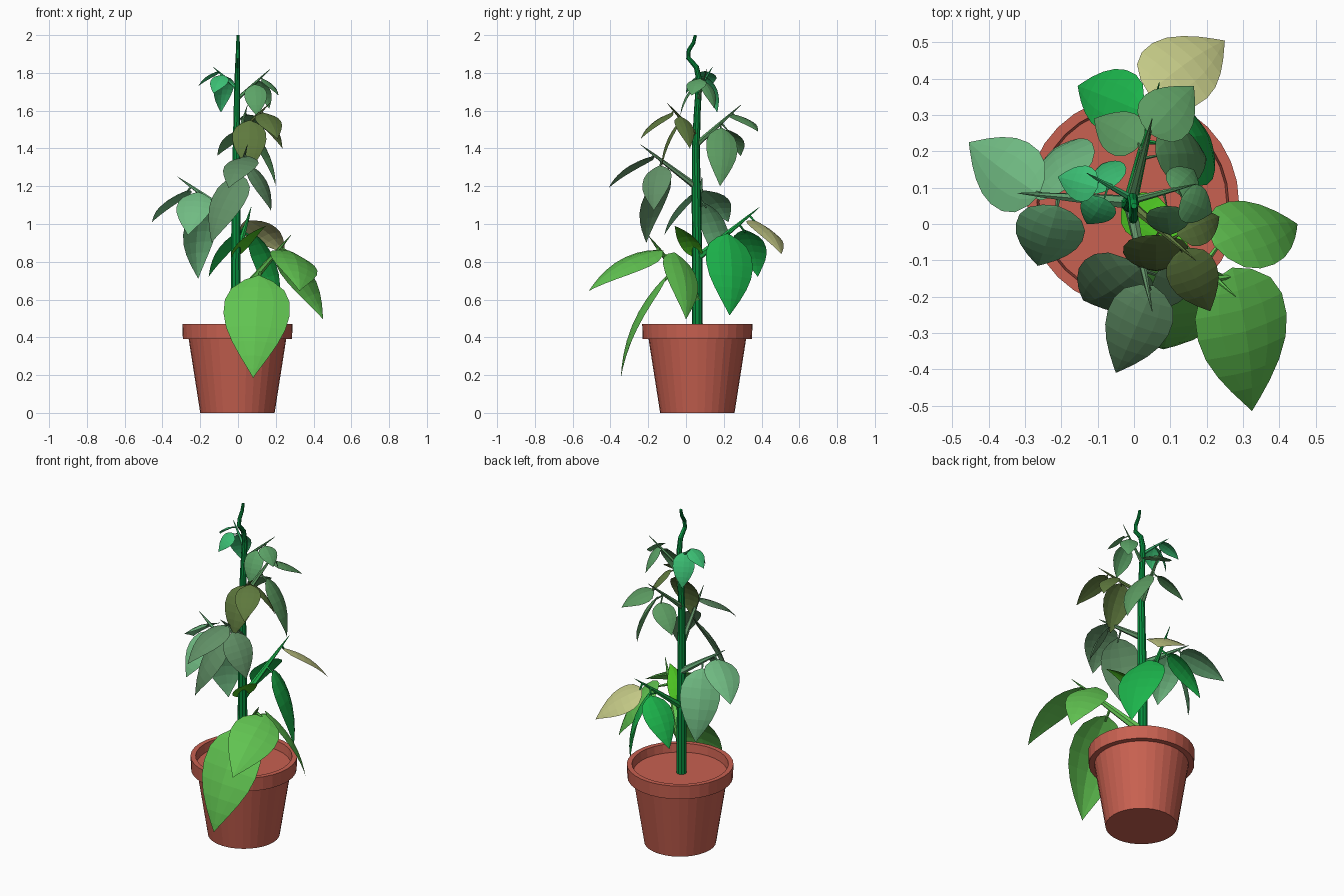
import bpy, bmesh, math
from mathutils import Vector as V

if "Cube" in bpy.data.objects:
    bpy.data.objects.remove(bpy.data.objects["Cube"])


def material(name, rgb):
    m = bpy.data.materials.new(name)
    m.diffuse_color = tuple(c ** 2.2 for c in rgb) + (1,)
    m.use_nodes = True
    m.node_tree.nodes["Principled BSDF"].inputs["Base Color"].default_value = m.diffuse_color
    return m


def finish(bm, name, mat):
    bmesh.ops.recalc_face_normals(bm, faces=bm.faces)
    me = bpy.data.meshes.new(name)
    bm.to_mesh(me)
    bm.free()
    me.materials.append(mat)
    ob = bpy.data.objects.new(name, me)
    bpy.context.collection.objects.link(ob)
    return ob


def tube(name, path, radii, mat, sides=8):
    bm, rings = bmesh.new(), []
    path = [V(p) for p in path]
    for i, p in enumerate(path):
        d = (path[min(i + 1, len(path) - 1)] - path[max(i - 1, 0)]).normalized()
        a = d.cross(V((0.31, 0.95, 0))).normalized()
        b = d.cross(a)
        rings.append([bm.verts.new(p + radii[i] * (a * math.cos(t) + b * math.sin(t)))
                      for t in (2 * math.pi * k / sides for k in range(sides))])
    for r, s in zip(rings, rings[1:]):
        for k in range(sides):
            bm.faces.new((r[k], r[(k + 1) % sides], s[(k + 1) % sides], s[k]))
    bm.faces.new(rings[0])
    bm.faces.new(rings[-1])
    return finish(bm, name, mat)


# half-width of a leaf along its length
OUTLINE = [(0.05, .42), (.14, .8), (.26, .98), (.4, 1), (.54, .9), (.68, .69), (.81, .43), (.92, .18)]


def leaf(name, base, tip, width, azimuth, mat, roll=0):
    base, tip = V(base), V(tip)
    d = tip - base
    length, az, roll = d.length, math.radians(azimuth), math.radians(roll)
    d.normalize()
    side = V((math.cos(az), math.sin(az), 0))
    side = (side - d * side.dot(d)).normalized()
    up = side.cross(d)
    if up.z < 0:
        up = -up
    side, up = side * math.cos(roll) + up * math.sin(roll), up * math.cos(roll) - side * math.sin(roll)
    bm, rows = bmesh.new(), []
    for t, w in OUTLINE:
        mid = base + d * length * t + up * length * 0.4 * t * (1 - t)
        rows.append([bm.verts.new(mid + side * s * w * width / 2 - up * abs(s) ** 1.5 * w * width * 0.1)
                     for s in (-1, -.5, 0, .5, 1)])
    b, e = bm.verts.new(base), bm.verts.new(tip)
    for r, s in zip(rows, rows[1:]):
        for k in range(4):
            bm.faces.new((r[k], r[k + 1], s[k + 1], s[k]))
    for k in range(4):
        bm.faces.new((b, rows[0][k + 1], rows[0][k]))
        bm.faces.new((e, rows[-1][k], rows[-1][k + 1]))
    return finish(bm, name, mat)


def branch(name, start, end, radius, rgb, leaflets):
    """A tapered leaf stalk carrying three leaflets on short stalks."""
    mat = material(name + "_green", rgb)
    a, b = V(start), V(end)
    tube(name + "_stalk", [a, a.lerp(b, .5), a.lerp(b, .8), b],
         [radius, radius * .65, radius * .35, .001], mat, 6)
    for part, (base, tip, width, az, *roll) in zip(("end", "side_a", "side_b"), leaflets):
        p = V(base)
        t = max(.3, min(.9, (p - a).dot(b - a) / (b - a).length_squared))
        tube(f"{name}_{part}_stalklet", [a.lerp(b, t), p + (V(tip) - p) * .06],
             [radius * .35, radius * .2], mat, 5)
        leaf(f"{name}_{part}_leaf", base, tip, width, az, mat, *roll)


# pot: lathed profile with rim lip and soil surface
clay = material("clay", (.78, .38, .32))
PROFILE = [(.197, 0), (.258, .39), (.289, .39), (.292, .47), (.264, .47), (.258, .42)]
bm, N, rings = bmesh.new(), 32, []
for r, z in PROFILE:
    rings.append([bm.verts.new((r * math.cos(2 * math.pi * k / N) - .003,
                                r * math.sin(2 * math.pi * k / N) + .06, z)) for k in range(N)])
for r, s in zip(rings, rings[1:]):
    for k in range(N):
        bm.faces.new((r[k], r[(k + 1) % N], s[(k + 1) % N], s[k]))
bm.faces.new(rings[0])
bm.faces.new(rings[-1])
finish(bm, "pot", clay)

# main stem
tube("main_stem", [(-.012, .06, .41), (-.012, .06, .8), (-.01, .055, 1.1), (-.008, .052, 1.4), (-.006, .06, 1.6),
                   (-.004, .07, 1.76), (-.002, .055, 1.83), (-.002, .012, 1.88), (0, .015, 1.92), (0, .04, 1.96),
                   (0, .05, 2.0)],
     [.029, .027, .025, .021, .018, .016, .014, .012, .011, .01, .008], material("stem_green", (.06, .55, .25)), 10)

# leaf branches, lowest to highest: leaflets are (base, tip, width, azimuth of the width, roll)
branch("low_front_branch", (-.01, .06, .6), (.28, -.2, .94), .026, (.38, .76, .32), [
    ((.27, -.12, .86), (.325, -.515, .645), .265, 8, -18),
    ((.11, -.1, .73), (.08, -.345, .185), .35, 0),
    ((.22, -.06, .85), (.45, .0, .495), .22, 105, -25)])
branch("low_back_branch", (-.01, .06, .82), (.07, .39, 1.09), .02, (.13, .7, .3), [
    ((.04, .36, 1.02), (.25, .505, .84), .22, -60, 20),
    ((.08, .22, .95), (.21, .23, .515), .27, 115),
    ((.02, .31, .97), (-.155, .38, .72), .18, 65)])
bpy.data.objects["low_back_branch_end_leaf"].data.materials[0] = material("pale_leaf", (.76, .78, .52))
branch("left_branch", (-.01, .06, 1.03), (-.32, .085, 1.25), .02, (.44, .73, .51), [
    ((-.26, .08, 1.18), (-.455, .225, 1.01), .2, 55, 8),
    ((-.21, .05, 1.17), (-.265, -.115, .94), .19, -12),
    ((-.18, .1, 1.11), (-.21, .21, .71), .22, 38)])
branch("middle_front_branch", (-.01, .05, 1.2), (.05, -.24, 1.42), .018, (.38, .56, .4), [
    ((.055, -.17, 1.36), (-.05, -.41, 1.19), .18, -20),
    ((.02, -.12, 1.26), (-.14, -.21, .9), .22, -35),
    ((.06, -.14, 1.31), (.175, -.17, 1.07), .17, 60)])
branch("middle_back_branch", (-.01, .055, 1.42), (.05, .29, 1.63), .016, (.36, .6, .38), [
    ((.04, .25, 1.58), (.165, .38, 1.49), .16, -30),
    ((.06, .19, 1.51), (.2, .18, 1.2), .17, 105),
    ((.02, .22, 1.5), (-.11, .29, 1.36), .13, 50)])
branch("upper_front_branch", (-.01, .055, 1.47), (.17, -.1, 1.64), .014, (.37, .47, .25), [
    ((.13, -.07, 1.59), (.21, -.24, 1.45), .14, 22),
    ((.06, -.03, 1.55), (.06, -.13, 1.28), .18, 0),
    ((.12, -.03, 1.57), (.235, .02, 1.4), .11, 100, -20)])
branch("top_left_branch", (-.005, .07, 1.72), (-.13, .14, 1.83), .011, (.24, .74, .45), [
    ((-.1, .1, 1.81), (-.21, .13, 1.73), .1, 70),
    ((-.08, .07, 1.79), (-.13, .0, 1.69), .1, -20),
    ((-.06, .1, 1.78), (-.09, .165, 1.59), .12, 35)])
branch("top_right_branch", (-.005, .065, 1.66), (.17, .11, 1.82), .011, (.36, .63, .4), [
    ((.13, .07, 1.77), (.215, .03, 1.68), .11, 68),
    ((.09, .05, 1.74), (.1, -.03, 1.57), .12, 0),
    ((.11, .09, 1.76), (.165, .15, 1.61), .1, -40)])

# single young leaf pointing up off the lower stem
leaf("young_leaf", (-.03, .06, .82), (.15, -.06, .99), .13, 56, material("young_green", (.3, .75, .15)))
